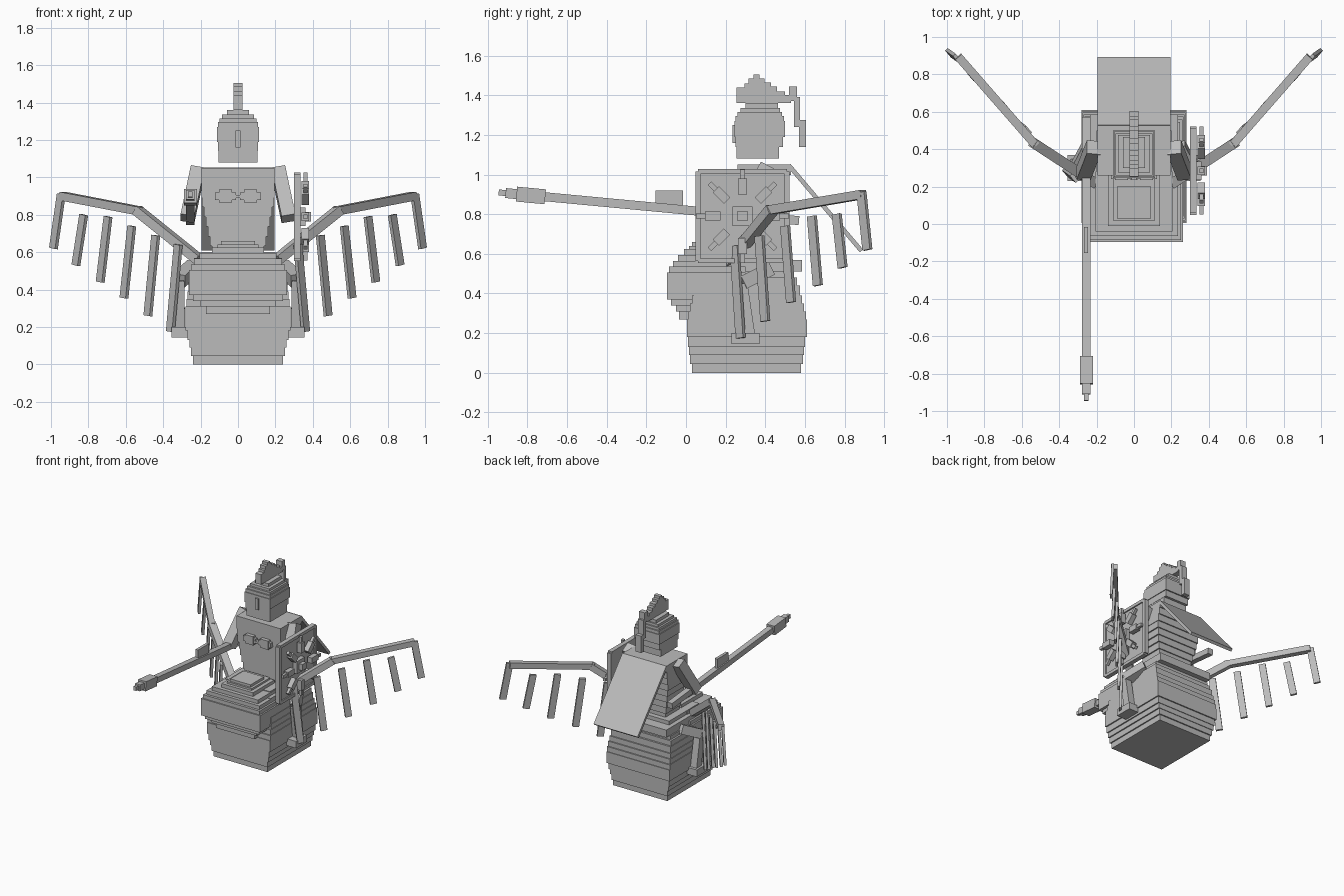
import bpy, bmesh, math
from mathutils import Vector, Matrix

if "Cube" in bpy.data.objects:
    bpy.data.objects.remove(bpy.data.objects["Cube"], do_unlink=True)

stone = bpy.data.materials.new("stone_grey")
stone.use_nodes = True
GREY = (0.5, 0.5, 0.5, 1)
stone.diffuse_color = GREY
stone.node_tree.nodes["Principled BSDF"].inputs["Base Color"].default_value = GREY


def cuboid(x0, x1, y0, y1, z0, z1):
    """Matrix placing a unit cube between two corners."""
    return (Matrix.Translation(((x0 + x1) / 2, (y0 + y1) / 2, (z0 + z1) / 2))
            @ Matrix.Diagonal((x1 - x0, y1 - y0, z1 - z0, 1)))


def beam(a, b, width, depth, side=(1, 0, 0)):
    """Matrix stretching a unit cube from a to b; width runs along side."""
    a, b = Vector(a), Vector(b)
    d = b - a
    n = d.normalized()
    s = Vector(side)
    s = (s - n * s.dot(n)).normalized()
    t = n.cross(s)
    m = Matrix((s * width, t * depth, d)).transposed().to_4x4()
    return Matrix.Translation((a + b) / 2) @ m


def make(name, mats):
    """One object made of a cube for each matrix."""
    bm = bmesh.new()
    for m in mats:
        bmesh.ops.create_cube(bm, size=1, matrix=m)
    bmesh.ops.recalc_face_normals(bm, faces=bm.faces)
    me = bpy.data.meshes.new(name)
    bm.to_mesh(me)
    bm.free()
    me.materials.append(stone)
    ob = bpy.data.objects.new(name, me)
    bpy.context.collection.objects.link(ob)
    return ob


def tiers(name, rows, top):
    """Stack of slabs: rows of (z, half width, front, back)."""
    ends = [r[0] for r in rows[1:]] + [top]
    return make(name, [cuboid(-w, w, f, b, z, e) for (z, w, f, b), e in zip(rows, ends)])


# Lower body: widens from the floor, then narrows to the waist
tiers("lower_body", [
    (0, .24, .03, .58), (.045, .25, .02, .59), (.09, .26, .015, .595),
    (.13, .27, .01, .6), (.18, .28, .005, .61), (.27, .28, .01, .605),
    (.31, .275, .02, .595), (.35, .27, .03, .585), (.39, .265, .04, .575),
    (.44, .26, .05, .56), (.48, .245, .06, .545), (.51, .235, .08, .585),
    (.57, .2, .12, .5)], .6)

# Belly: stepped bulge to the front
tiers("belly", [
    (.27, .17, -.035, .3), (.31, .2, -.05, .3), (.34, .24, -.075, .3),
    (.37, .262, -.095, .3), (.505, .25, -.085, .3), (.535, .235, -.065, .3),
    (.565, .205, -.04, .28), (.595, .14, -.01, .26), (.625, .11, .015, .25),
    (.64, .09, .03, .2)], .66)

# Torso: tapered tiers widening toward the shoulders
N = 9
torso = []
for i in range(N):
    t = i / (N - 1)
    torso.append((.58 + .47 * i / N, .14 + .055 * min(1, t * 1.5), .28 - .02 * t, .46 + .07 * t))
tiers("torso", torso, 1.05)

# Chest badges: chunky eight-sided pair with a link
badges = [cuboid(-.02, .02, .235, .27, .89, .905)]
for s in (-1, 1):
    badges += [cuboid(s * .067 - .055, s * .067 + .055, .24, .27, .88, .92),
               cuboid(s * .067 - .035, s * .067 + .035, .235, .27, .865, .935)]
make("chest_badges", badges)

# Head with stepped helmet dome and nose guard
tiers("head", [
    (1.08, .105, .255, .47), (1.14, .107, .25, .49), (1.19, .113, .245, .5),
    (1.27, .107, .25, .495), (1.295, .1, .26, .485), (1.315, .085, .275, .475),
    (1.335, .06, .3, .465)], 1.36)
make("nose_guard", [cuboid(-.013, .013, .235, .26, 1.16, 1.25)])

# Crest: columns stepping up to a peak, then trailing down behind
crest_tops = [1.44, 1.46, 1.485, 1.505, 1.485, 1.465, 1.445, 1.42, 1.4]
edges = [.255, .295, .315, .34, .37, .395, .43, .46, .5, .53]
crest = [cuboid(-.025, .025, edges[i], edges[i + 1], 1.36, z) for i, z in enumerate(crest_tops)]
crest += [cuboid(-.025, .025, .52, .56, 1.37, 1.445),
          cuboid(-.025, .025, .545, .575, 1.24, 1.39),
          cuboid(-.025, .025, .57, .605, 1.14, 1.275)]
make("helmet_crest", crest)

# Cape: a flat board sloping away from the shoulders
make("cape", [beam((0, .52, 1.045), (0, .885, .615), .39, .022)])

for s, label in ((1, "left"), (-1, "right")):
    def p(x, y, z):
        return (s * x, y, z)

    # Arm
    make(label + "_arm", [beam(p(.215, .41, 1.04), p(.27, .27, .78), .075, .08)])

    # Leg: thigh, shin and foot
    knee = p(.315, .28, .45)
    make(label + "_leg", [
        beam(p(.24, .42, .52), knee, .07, .07),
        beam(knee, p(.31, .32, .18), .055, .06),
        cuboid(*sorted((s * .25, s * .355)), .23, .37, .145, .2)])

    # Wing bones
    elbow, tip = p(.54, .435, .825), p(.94, .895, .9)
    make(label + "_wing_bone", [
        beam(p(.21, .22, .56), elbow, .05, .055, (0, 0, 1)),
        beam(p(.525, .42, .82), tip, .045, .045, (0, 0, 1))])

    # Six hanging feathers, longer toward the body
    feathers = []
    for x, y, top, bottom in ((.945, .885, .91, .62), (.825, .76, .8, .53),
                              (.695, .635, .79, .44), (.568, .5, .74, .355),
                              (.44, .37, .69, .26), (.32, .245, .64, .175)):
        feathers.append(beam(p(x, y, top), p(x + .042, y + .03, bottom), .05, .02, p(.65, .76, 0)))
    make(label + "_feathers", feathers)

# Lance held in the right hand
def lance(y, x=-.255):
    return (x, y, .821 - .094 * y)


make("lance", [
    beam(lance(.57), lance(-.72), .045, .045),
    beam(lance(-.71), lance(-.855), .07, .075),
    beam(lance(-.85), lance(-.91), .045, .05),
    beam(lance(-.9), lance(-.945), .025, .03),
    cuboid(-.268, -.245, -.155, -.015, .83, .92)])

# Square shield on the left arm, with a raised rim and eight studs
shield = [cuboid(.305, .325, .055, .515, .565, 1.015)]
CY, CZ, R = .285, .79, .225
for k in (-1, 1):
    shield += [cuboid(.3, .335, CY - R, CY + R, CZ + k * R - .012, CZ + k * R + .012),
               cuboid(.3, .335, CY + k * R - .012, CY + k * R + .012, CZ - R, CZ + R)]
make("shield", shield)
studs = [cuboid(.32, .36, CY - .05, CY + .05, CZ - .05, CZ + .05),
         cuboid(.35, .39, CY - .025, CY + .025, CZ - .025, CZ + .025)]
for i in range(8):
    a = i * math.pi / 4
    d = Vector((0, math.cos(a), math.sin(a)))
    c = Vector((.36, CY, CZ))
    studs += [beam(c + d * .11, c + d * .19, .04, .045),
              beam(c + d * .18, c + d * .235, .022, .025)]
make("shield_studs", studs)
